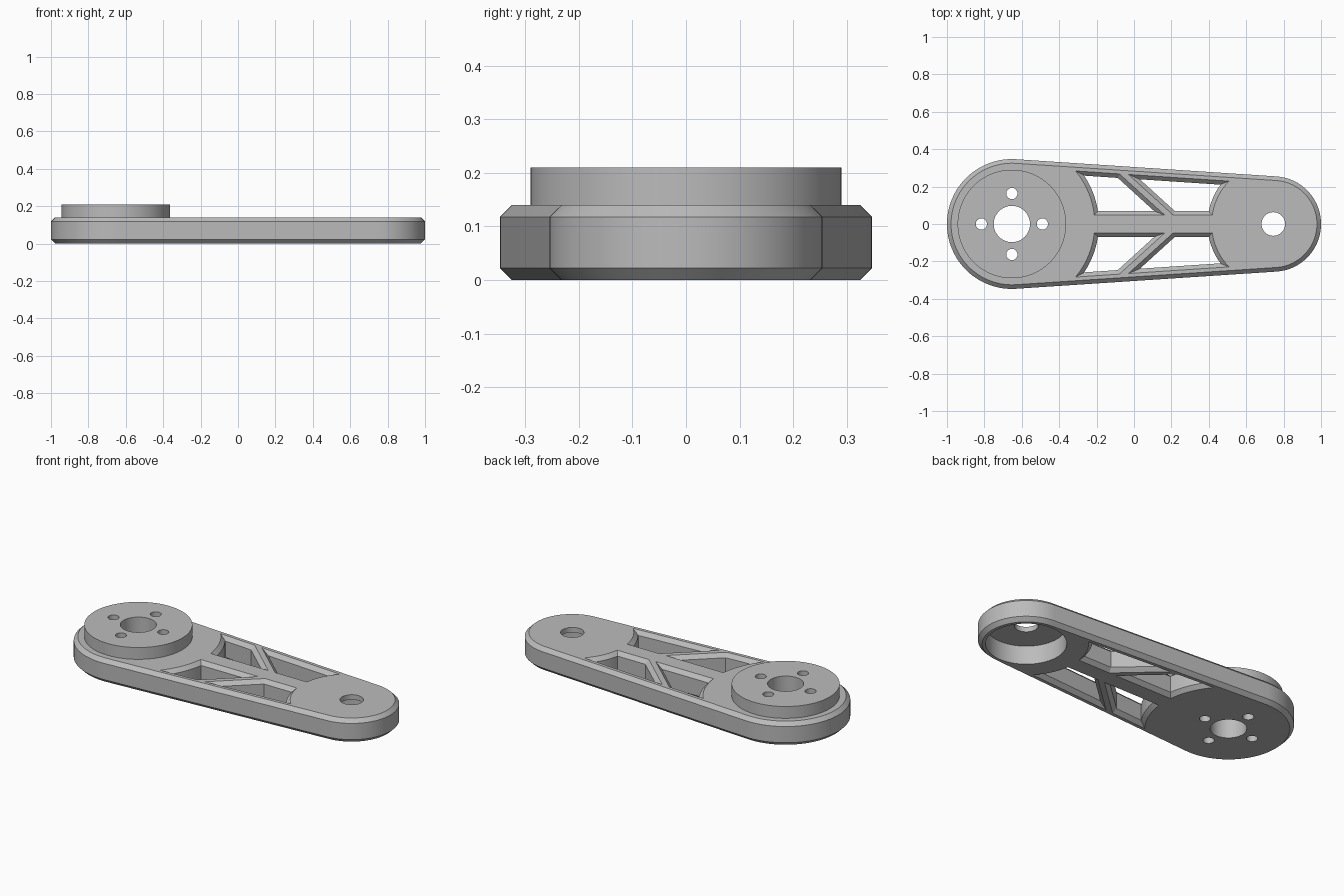
import bpy
import bmesh
from math import sin, cos, acos, asin, radians, pi
from mathutils import Vector

if "Cube" in bpy.data.objects:
    bpy.data.objects.remove(bpy.data.objects["Cube"], do_unlink=True)

# Main dimensions
HUB, HUB_R = Vector((-0.653, 0)), 0.347
TIP, TIP_R = Vector((0.745, 0)), 0.255
THICK, CHAMFER = 0.14, 0.022
BOSS_TOP, POCKET_TOP = 0.21, 0.11

grey = bpy.data.materials.new("plain_grey")
grey.use_nodes = True
colour = (0.5, 0.5, 0.5, 1)
grey.diffuse_color = colour
grey.node_tree.nodes["Principled BSDF"].inputs["Base Color"].default_value = colour

bm = bmesh.new()


def arc(centre, radius, start, end, steps):
    angles = [start + (end - start) * i / steps for i in range(steps + 1)]
    return [centre + radius * Vector((cos(a), sin(a))) for a in angles]


def inset(points, d):
    """Move every edge of a counter-clockwise outline inward by d."""
    result = []
    for i, p in enumerate(points):
        a = (p - points[i - 1]).normalized()
        b = (points[(i + 1) % len(points)] - p).normalized()
        n1, n2 = Vector((-a.y, a.x)), Vector((-b.y, b.x))
        result.append(p + (n1 + n2) * d / (1 + n1.dot(n2)))
    return result


def wall(outline, levels):
    """Open wall along an outline, with (height, inset) levels."""
    rings = [[bm.verts.new((p.x, p.y, z)) for p in inset(outline, d)] for z, d in levels]
    n = len(outline)
    for low, high in zip(rings, rings[1:]):
        for i in range(n):
            j = (i + 1) % n
            bm.faces.new((low[i], low[j], high[j], high[i]))


def round_wall(centre, radius, bottom, top, steps=64):
    wall(arc(centre, radius, 0, 2 * pi, steps)[:-1], [(bottom, 0), (top, 0)])


# Chamfered arm rim: two round ends joined by tangents
tangent = acos((HUB_R - TIP_R) / (TIP.x - HUB.x))
rim = (arc(HUB, HUB_R, tangent, 2 * pi - tangent, 64)
       + arc(TIP, TIP_R, -tangent, tangent, 64))
wall(rim, [(0, CHAMFER), (CHAMFER, 0), (THICK - CHAMFER, 0), (THICK, CHAMFER)])

# Truss windows, chamfered at both faces and mirrored across the spar
SPAR = 0.047
hub_window = (arc(HUB, 0.443, radians(39.8), asin(SPAR / 0.443), 16)
              + [Vector((0.165, SPAR)), Vector((-0.078, 0.268))])
tip_window = ([Vector((-0.03, 0.265)), Vector((0.21, SPAR))]
              + arc(TIP, 0.33, pi - asin(SPAR / 0.33), pi - radians(44), 16))
for shape in (hub_window, tip_window):
    mirrored = [Vector((p.x, -p.y)) for p in reversed(shape)]
    for side in (shape, mirrored):
        wall(side, [(0, 0), (CHAMFER, CHAMFER), (THICK - CHAMFER, CHAMFER), (THICK, 0)])

# Raised boss with a shaft hole and four screw holes
round_wall(HUB, 0.29, THICK, BOSS_TOP, 96)
round_wall(HUB, 0.097, 0, BOSS_TOP)
for centre in arc(HUB, 0.163, 0, 1.5 * pi, 3):
    round_wall(centre, 0.03, 0, BOSS_TOP, 32)

# Bearing pocket from below and pin hole at the tip
round_wall(TIP, 0.215, 0, POCKET_TOP)
round_wall(TIP, 0.063, POCKET_TOP, THICK)

# Flat faces between the open wall edges at each height
for z in (0, POCKET_TOP, THICK, BOSS_TOP):
    edges = [e for e in bm.edges
             if e.is_boundary and all(abs(v.co.z - z) < 1e-4 for v in e.verts)]
    bmesh.ops.triangle_fill(bm, edges=edges, use_beauty=True, normal=(0, 0, 1))
bmesh.ops.recalc_face_normals(bm, faces=bm.faces[:])

mesh = bpy.data.meshes.new("arm")
bm.to_mesh(mesh)
bm.free()
mesh.materials.append(grey)
arm = bpy.data.objects.new("arm", mesh)
bpy.context.scene.collection.objects.link(arm)

# Smooth round walls, crisp chamfers
bpy.ops.object.select_all(action="DESELECT")
arm.select_set(True)
bpy.context.view_layer.objects.active = arm
bpy.ops.object.shade_smooth_by_angle(angle=radians(25))
